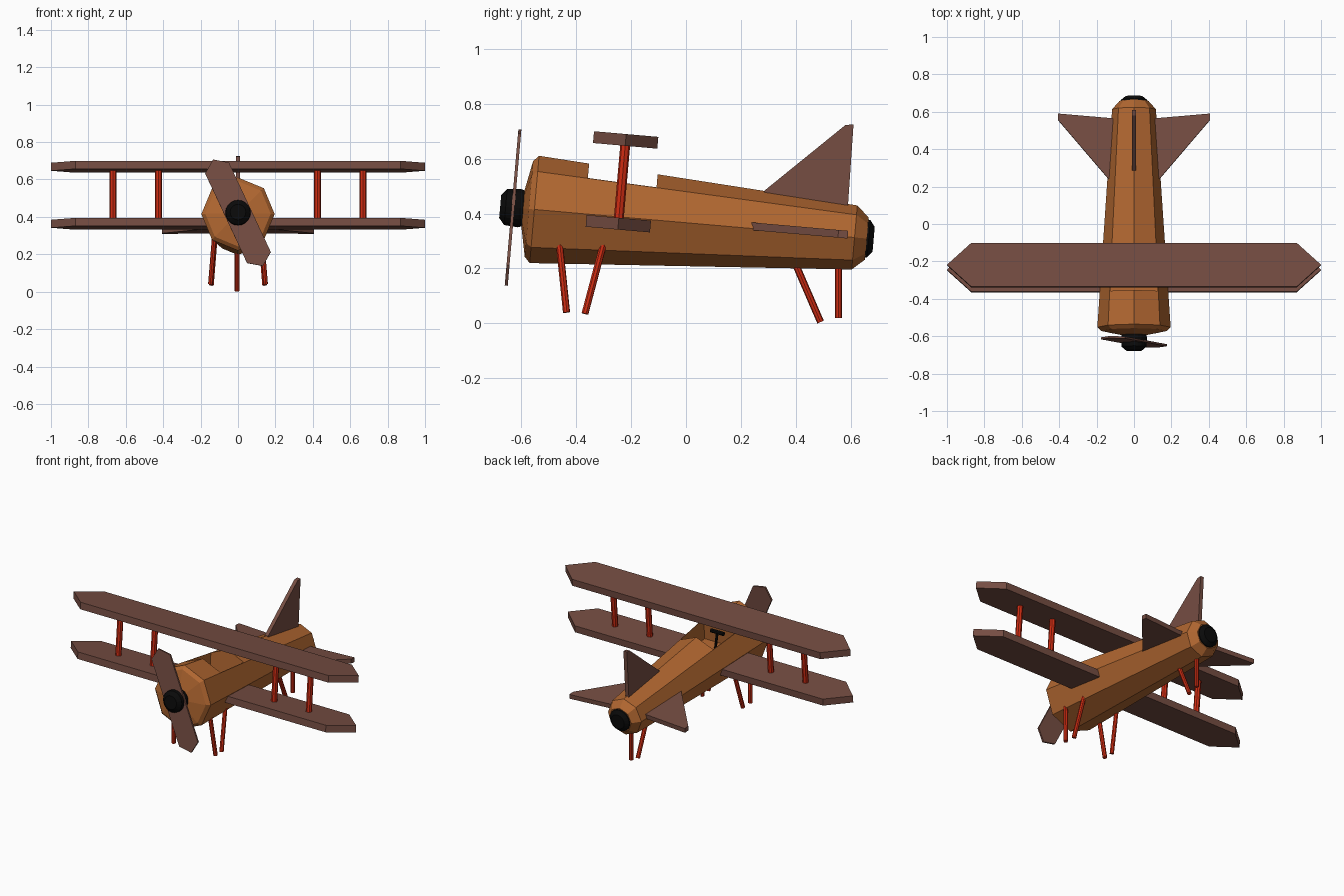
import bpy, bmesh
from math import radians, cos, sin, pi
from mathutils import Matrix, Vector

if "Cube" in bpy.data.objects:
    bpy.data.objects.remove(bpy.data.objects["Cube"])


def material(name, colour):
    m = bpy.data.materials.new(name)
    m.use_nodes = True
    m.diffuse_color = (*colour, 1)
    bsdf = next(n for n in m.node_tree.nodes if n.type == 'BSDF_PRINCIPLED')
    bsdf.inputs["Base Color"].default_value = (*colour, 1)
    return m


ORANGE = material("orange_wood", (0.44, 0.135, 0.03))
BROWN = material("wing_brown", (0.18, 0.075, 0.055))
RED = material("strut_red", (0.62, 0.025, 0.006))
BLACK = material("black", (0.003, 0.003, 0.003))

# The aircraft frame: origin at the nose ring, y along the nose-up fuselage axis
FRAME = Matrix.Translation((0, -0.552, 0.415)) @ Matrix.Rotation(radians(-5), 4, 'X')
WORLD = Matrix.Identity(4)


def finish(name, bm, mat, matrix):
    bmesh.ops.recalc_face_normals(bm, faces=bm.faces)
    me = bpy.data.meshes.new(name)
    bm.to_mesh(me)
    bm.free()
    me.materials.append(mat)
    ob = bpy.data.objects.new(name, me)
    ob.matrix_world = matrix
    bpy.context.scene.collection.objects.link(ob)
    return ob


def loft(name, rings, mat, matrix=FRAME):
    """Closed solid through equal rings of points."""
    bm = bmesh.new()
    vs = [[bm.verts.new(p) for p in ring] for ring in rings]
    n = len(vs[0])
    for a, b in zip(vs, vs[1:]):
        for i in range(n):
            j = (i + 1) % n
            bm.faces.new((a[i], a[j], b[j], b[i]))
    bm.faces.new(vs[0])
    bm.faces.new(vs[-1])
    return finish(name, bm, mat, matrix)


def spindle(name, profile, sides, mat):
    """Solid of revolution about the fuselage axis from (y, radius) pairs."""
    return loft(name, [[(r * cos(2 * pi * i / sides), y, r * sin(2 * pi * i / sides))
                        for i in range(sides)] for y, r in profile], mat)


def slab(name, outline, thick, mat, matrix):
    """Flat outline in xy given a thickness in z."""
    return loft(name, [[(x, y, z) for x, y in outline]
                       for z in (-thick / 2, thick / 2)], mat, matrix)


def rod(name, a, b, r, mat, matrix, sides=8):
    a, b = Vector(a), Vector(b)
    q = (b - a).to_track_quat('Z', 'Y')
    rings = [[p + q @ Vector((r * cos(2 * pi * i / sides), r * sin(2 * pi * i / sides), 0))
              for i in range(sides)] for p in (a, b)]
    return loft(name, rings, mat, matrix)


def pointed(half, shoulder, width):
    """Plank outline with a point at both ends."""
    w = width / 2
    return [(half, 0), (shoulder, w), (-shoulder, w), (-half, 0), (-shoulder, -w), (shoulder, -w)]


# Fuselage with faceted nose and tail
NOSE_R, TAIL_R, LENGTH = 0.196, 0.117, 1.17
fuselage = spindle("fuselage", [(-0.043, 0.06), (-0.02, 0.175), (0, NOSE_R),
                                (LENGTH, TAIL_R), (1.215, 0.077)], 8, ORANGE)

# Open cockpit cut from the top
cut = []
for y in (0.184, 0.436):
    w = 0.69 * (NOSE_R + (TAIL_R - NOSE_R) * y / LENGTH)
    cut.append([(-w, y, 0), (w, y, 0), (w, y, 0.25), (-w, y, 0.25)])
cutter = loft("cockpit_cutter", cut, ORANGE)
cutter.hide_render = True
mod = fuselage.modifiers.new("cockpit", 'BOOLEAN')
mod.object = cutter
mod.operation = 'DIFFERENCE'
mod.solver = 'EXACT'
bpy.context.view_layer.objects.active = fuselage
bpy.ops.object.modifier_apply(modifier=mod.name)
bpy.data.objects.remove(cutter)

# Control column and hand grip
rod("control_column", (0, 0.26, 0), (0, 0.23, 0.1), 0.008, BLACK, FRAME)
rod("control_grip", (-0.045, 0.23, 0.1), (0.045, 0.23, 0.1), 0.012, BLACK, FRAME)

# Propeller hub, tail cap and propeller
spindle("propeller_hub", [(-0.035, 0.064), (-0.055, 0.07), (-0.105, 0.066),
                          (-0.125, 0.042)], 20, BLACK)
spindle("tail_cap", [(1.21, 0.07), (1.222, 0.068), (1.24, 0.045)], 20, BLACK)
slab("propeller", pointed(0.315, 0.265, 0.14), 0.011, BROWN,
     FRAME @ Matrix.Translation((0, -0.078, 0)) @ Matrix.Rotation(radians(65), 4, 'Y')
     @ Matrix.Rotation(radians(90), 4, 'X'))

# Two wings, one above the other
WING_Y = 0.309
for name, h in (("upper_wing", 0.281), ("lower_wing", -0.025)):
    slab(name, pointed(1, 0.87, 0.235), 0.043, BROWN,
         FRAME @ Matrix.Translation((0, WING_Y, h)))

# Struts between the wings
for side, s in (("left", 1), ("right", -1)):
    for label, x in (("inner", 0.425), ("outer", 0.668)):
        rod(f"{side}_{label}_strut", (s * x, WING_Y, -0.02), (s * x, WING_Y, 0.27),
            0.018, RED, FRAME)

    # Front landing legs
    rod(f"{side}_front_leg", (s * 0.125, -0.463, 0.31), (s * 0.147, -0.435, 0.04),
        0.013, RED, WORLD)
    rod(f"{side}_rear_leg", (s * 0.12, -0.295, 0.31), (s * 0.142, -0.368, 0.035),
        0.013, RED, WORLD)

    # Horizontal tail fins
    slab(f"{side}_tailplane", [(s * x, y) for x, y in
         ((0.06, 0.705), (0.405, 1.11), (0.405, 1.145), (0.06, 1.115))], 0.028, BROWN,
         FRAME @ Matrix.Translation((0, 0, 0.008)))

# Tail legs
rod("tail_leg_slanted", (-0.005, 0.38, 0.26), (-0.005, 0.49, 0.005), 0.013, RED, WORLD)
rod("tail_leg_upright", (-0.005, 0.555, 0.26), (-0.005, 0.555, 0.02), 0.013, RED, WORLD)

# Upright tail fin
slab("tail_fin", [(0.285, 0.42), (0.285, 0.483), (0.58, 0.722), (0.61, 0.725), (0.585, 0.36)],
     0.024, BROWN, Matrix.Rotation(radians(90), 4, 'Z') @ Matrix.Rotation(radians(90), 4, 'X'))
